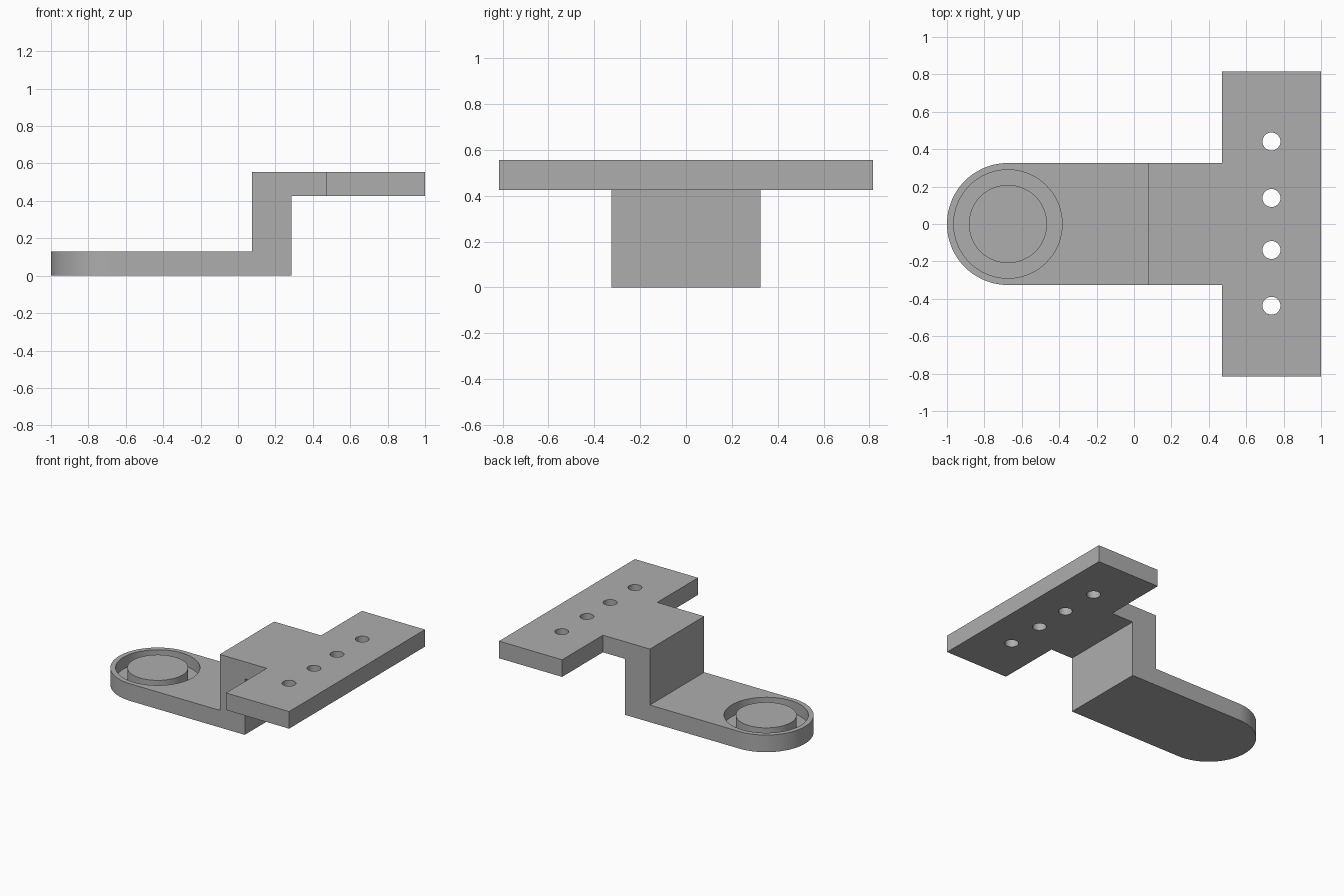
import bpy
import bmesh
from math import cos, sin, pi, radians
from mathutils import Vector

if "Cube" in bpy.data.objects:
    bpy.data.objects.remove(bpy.data.objects["Cube"], do_unlink=True)

# Main dimensions
ARM = 0.326            # half width of the arm
PLATE = 0.815          # half width of the mounting plate
END_X = -1 + ARM       # centre of the rounded end
FOOT_TOP, SHELF, TOP = 0.13, 0.425, 0.555
STEP_X, RISER_X, PLATE_X = 0.075, 0.285, 0.47
GROOVE_FLOOR = 0.04

grey = bpy.data.materials.new("plain grey")
grey.use_nodes = True
colour = (0.42, 0.42, 0.42, 1)
grey.diffuse_color = colour
grey.node_tree.nodes["Principled BSDF"].inputs["Base Color"].default_value = colour


def finish(name, bm):
    bmesh.ops.recalc_face_normals(bm, faces=bm.faces)
    mesh = bpy.data.meshes.new(name)
    bm.to_mesh(mesh)
    bm.free()
    mesh.materials.append(grey)
    obj = bpy.data.objects.new(name, mesh)
    bpy.context.scene.collection.objects.link(obj)
    return obj


def prism(name, points, direction):
    """Extrude a closed outline along a direction."""
    bm = bmesh.new()
    face = bm.faces.new([bm.verts.new(p) for p in points])
    new = bmesh.ops.extrude_face_region(bm, geom=[face])["geom"]
    verts = [v for v in new if isinstance(v, bmesh.types.BMVert)]
    bmesh.ops.translate(bm, verts=verts, vec=direction)
    return finish(name, bm)


def combine(target, tool, operation):
    """Apply a boolean and discard the tool."""
    tool.hide_render = True
    mod = target.modifiers.new(operation, 'BOOLEAN')
    mod.operation = operation
    mod.solver = 'EXACT'
    mod.object = tool
    bpy.context.view_layer.objects.active = target
    bpy.ops.object.modifier_apply(modifier=mod.name)
    bpy.data.objects.remove(tool, do_unlink=True)


# Stepped side profile, wider than the finished part
side = [(-1.2, 0), (RISER_X, 0), (RISER_X, SHELF), (1.2, SHELF),
        (1.2, TOP), (STEP_X, TOP), (STEP_X, FOOT_TOP), (-1.2, FOOT_TOP)]
bracket = prism("stepped_bracket", [(x, -1, z) for x, z in side], Vector((0, 2, 0)))

# Plan outline: rounded end, arm and cross plate
plan = [(END_X + ARM * cos(a), ARM * sin(a))
        for a in (pi / 2 + pi * i / 48 for i in range(49))]
plan += [(PLATE_X, -ARM), (PLATE_X, -PLATE), (1, -PLATE),
         (1, PLATE), (PLATE_X, PLATE), (PLATE_X, ARM)]
outline = prism("plan_cutter", [(x, y, -0.2) for x, y in plan], Vector((0, 0, 1)))
combine(bracket, outline, 'INTERSECT')

# Ring groove that leaves a round boss
bm = bmesh.new()
section = [(0.209, GROOVE_FLOOR), (0.29, GROOVE_FLOOR), (0.29, 0.2), (0.209, 0.2)]
face = bm.faces.new([bm.verts.new((END_X + r, 0, z)) for r, z in section])
bmesh.ops.spin(bm, geom=list(face.edges) + list(face.verts), cent=(END_X, 0, 0),
               axis=(0, 0, 1), angle=2 * pi, steps=64)
bmesh.ops.delete(bm, geom=[face], context='FACES_ONLY')
bmesh.ops.remove_doubles(bm, verts=bm.verts, dist=0.0005)
combine(bracket, finish("groove_cutter", bm), 'DIFFERENCE')

# Row of four through holes
for y in (-0.437, -0.139, 0.139, 0.441):
    bm = bmesh.new()
    bmesh.ops.create_cone(bm, cap_ends=True, segments=32, radius1=0.048,
                          radius2=0.048, depth=0.4)
    bmesh.ops.translate(bm, verts=bm.verts, vec=(0.735, y, 0.49))
    combine(bracket, finish("hole_cutter", bm), 'DIFFERENCE')

# Smooth round walls, crisp edges
bpy.ops.object.select_all(action='DESELECT')
bracket.select_set(True)
bpy.context.view_layer.objects.active = bracket
bpy.ops.object.shade_smooth_by_angle(angle=radians(30))
